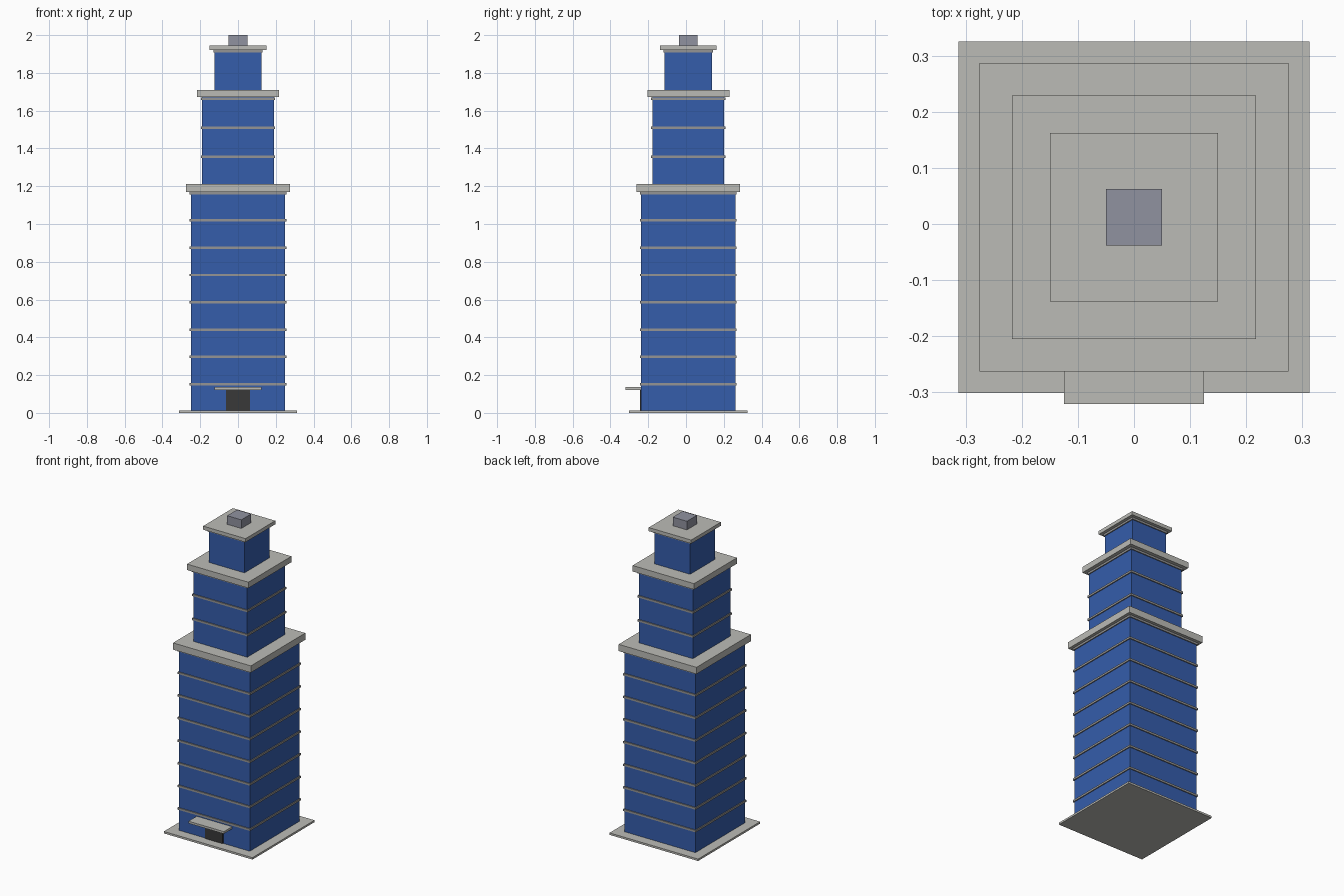
import bpy

if "Cube" in bpy.data.objects:
    bpy.data.objects.remove(bpy.data.objects["Cube"], do_unlink=True)


def material(name, rgb):
    m = bpy.data.materials.new(name)
    m.use_nodes = True
    m.diffuse_color = (*rgb, 1)
    m.node_tree.nodes["Principled BSDF"].inputs["Base Color"].default_value = (*rgb, 1)
    return m


STONE = material("pale stone", (0.50, 0.50, 0.47))
GLASS = material("blue glass", (0.035, 0.11, 0.41))
TRIM = material("grey trim", (0.30, 0.30, 0.30))
METAL = material("roof metal", (0.28, 0.29, 0.35))
DARK = material("dark door", (0.04, 0.04, 0.04))
CY = 0.012  # the tower sits slightly back because of the canopy


def box(name, x, y, z, mat):
    """Box spanning the given (low, high) ranges."""
    bpy.ops.mesh.primitive_cube_add(size=1, location=[sum(r) / 2 for r in (x, y, z)])
    o = bpy.context.object
    o.name = name
    o.scale = [r[1] - r[0] for r in (x, y, z)]
    bpy.ops.object.transform_apply(location=False, rotation=False)
    o.data.materials.append(mat)
    return o


def slab(name, half, z0, z1, mat):
    return box(name, (-half, half), (CY - half, CY + half), (z0, z1), mat)


# Ground plinth
slab("plinth", 0.313, 0, 0.0125, STONE)

# Stacked tiers: half width, bottom, top, roof half width, roof top, first band, band step, band count
tiers = {
    "lower": (0.25, 0.0125, 1.17, 0.275, 1.213, 0.152, 0.1445, 8),
    "middle": (0.19, 1.213, 1.672, 0.217, 1.71, 1.356, 0.154, 3),
    "upper": (0.125, 1.71, 1.922, 0.15, 1.945, 1.915, 0, 1),
}
for name, (half, z0, z1, roof, top, first, step, count) in tiers.items():
    slab(f"{name}_tower", half, z0, z1, GLASS)
    slab(f"{name}_roof", roof, z1, top, STONE)
    for i in range(count):
        z = first + i * step
        slab(f"{name}_floor_band_{i + 1}", half + 0.006, z - 0.0065, z + 0.0065, TRIM)

# Rooftop plant box
slab("roof_box", 0.05, 1.945, 2.0, METAL)

# Entrance
front = CY - 0.25
box("entrance_door", (-0.0625, 0.0625), (front - 0.006, front + 0.002), (0.0125, 0.122), DARK)
box("entrance_canopy", (-0.125, 0.125), (-0.321, front), (0.122, 0.136), STONE)
